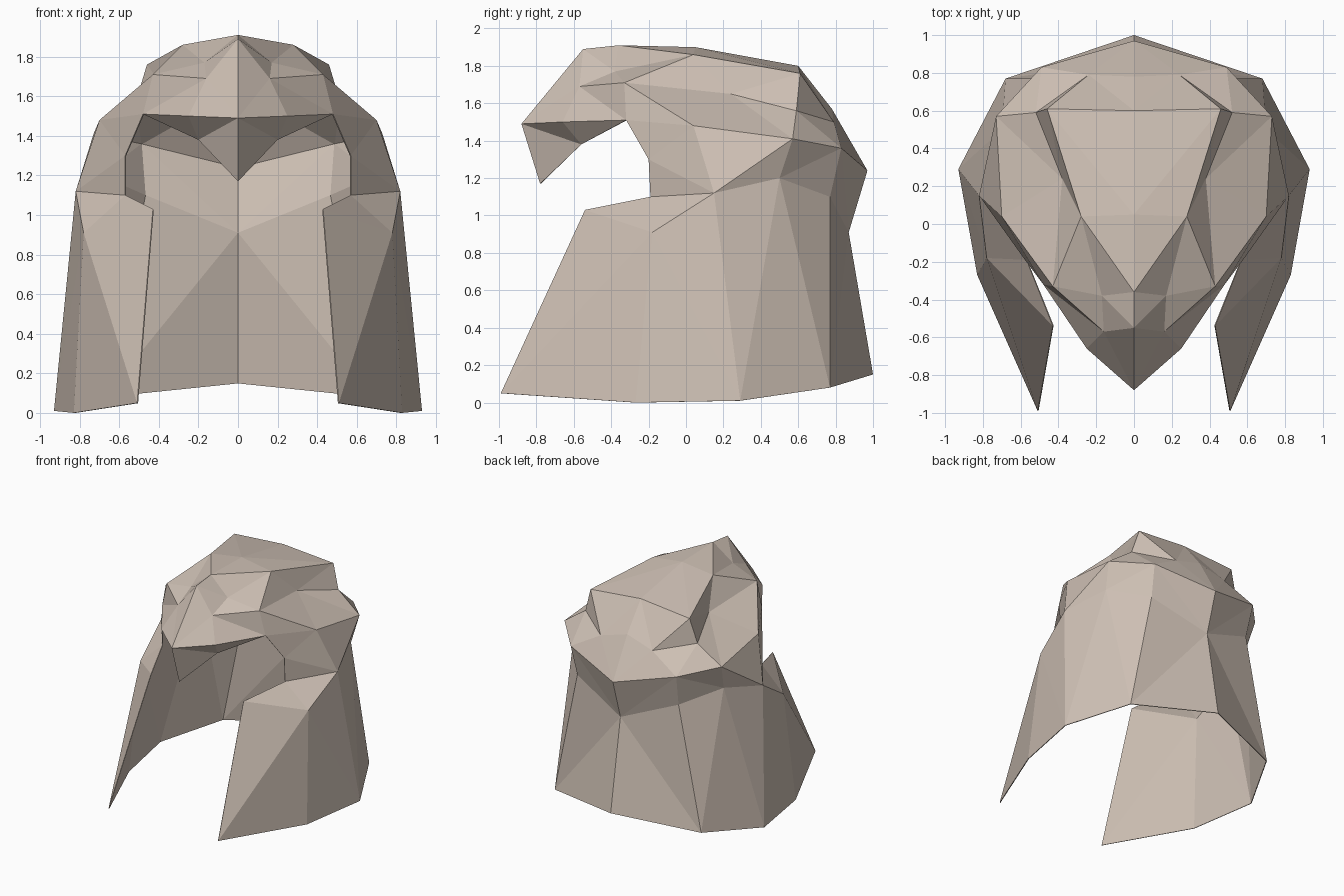
import bpy
import bmesh
from mathutils import Vector

cube = bpy.data.objects.get("Cube")
if cube:
    bpy.data.objects.remove(cube, do_unlink=True)

# One plain material for the whole helmet
stone = bpy.data.materials.new("warm_stone")
stone.use_nodes = True
stone.diffuse_color = (0.62, 0.53, 0.46, 1)
stone.node_tree.nodes["Principled BSDF"].inputs["Base Color"].default_value = stone.diffuse_color

# Landmarks on the left half; parts share them so their seams meet
crown_points = dict(
    peak=(0, -.36, 1.91), crown_mid=(0, .05, 1.9), crown_back=(0, .6, 1.8),
    crown_side=(.28, .04, 1.86), crown_corner=(.46, .61, 1.76),
    brow=(.43, -.33, 1.71), temple=(.38, .24, 1.65), cheek=(.7, .04, 1.48),
    ear=(.73, .57, 1.41), notch_low=(.52, .59, 1.56), notch_deep=(.24, .79, 1.5),
    nape_high=(0, .78, 1.57))
rim_points = dict(
    face_top=(.48, -.32, 1.51), face_mid=(.57, -.2, 1.3), face_low=(.57, -.19, 1.1),
    jaw=(.82, .15, 1.12), rim_back=(.49, .83, 1.36), rim_centre=(0, .97, 1.24))
beak_points = dict(
    nostril_back=(.17, -.38, 1.77), nostril=(.16, -.57, 1.69), ridge=(0, -.55, 1.89),
    beak_front=(0, -.88, 1.49), beak_side=(.25, -.66, 1.5),
    beak_under=(.2, -.56, 1.38), hook=(0, -.78, 1.17))
skirt_points = dict(
    flap_top=(.43, -.54, 1.03), flap_mid=(.78, -.18, .91), flap_tip=(.51, -.99, .05),
    hem_front=(.83, -.27, 0), hem_side=(.93, .29, .01), hem_back=(.68, .77, .08),
    hem_centre=(0, 1, .15), neck_side=(.7, .5, 1.2), neck_back=(.47, .77, 1.1),
    neck_centre=(0, .87, .91))
points = {**crown_points, **rim_points, **beak_points, **skirt_points}


def shell(name, faces, inside):
    """Facetted half shell, mirrored across the middle and made thin sheet."""
    bm = bmesh.new()
    verts = {}
    for face in faces:
        corners = face.split()
        for key in corners:
            if key not in verts:
                verts[key] = bm.verts.new(points[key])
        bm.faces.new([verts[key] for key in corners])
    bmesh.ops.recalc_face_normals(bm, faces=bm.faces)
    centre = Vector(inside)
    outward = sum(f.normal.dot(f.calc_center_median() - centre) * f.calc_area()
                  for f in bm.faces)
    if outward < 0:
        bmesh.ops.reverse_faces(bm, faces=bm.faces)
    mesh = bpy.data.meshes.new(name)
    bm.to_mesh(mesh)
    bm.free()
    mesh.materials.append(stone)
    obj = bpy.data.objects.new(name, mesh)
    bpy.context.collection.objects.link(obj)
    mirror = obj.modifiers.new("mirror", 'MIRROR')
    mirror.use_clip = True
    sheet = obj.modifiers.new("sheet", 'SOLIDIFY')
    sheet.thickness = 0.006
    sheet.offset = -1


# Crown, cheeks and the notched back of the head
shell("head", [
    "peak crown_side crown_mid",
    "crown_mid crown_side crown_corner",
    "crown_mid crown_corner crown_back",
    "crown_side brow temple",
    "brow cheek temple",
    "temple cheek ear",
    "crown_side temple crown_corner",
    "crown_corner temple notch_low",
    "notch_low temple ear",
    "crown_back crown_corner notch_deep",
    "crown_back notch_deep nape_high",
    "crown_corner notch_low notch_deep",
    "notch_low ear rim_back",
    "notch_low rim_back notch_deep",
    "notch_deep rim_back rim_centre",
    "notch_deep rim_centre nape_high",
    "brow face_top cheek",
    "face_top face_mid cheek",
    "face_mid jaw cheek",
    "face_mid face_low jaw",
    "cheek jaw ear",
], (0, .2, 1.3))

# Beak with a hooked tip
shell("beak", [
    "peak crown_side nostril_back",
    "crown_side brow nostril_back",
    "nostril_back brow nostril",
    "brow face_top nostril",
    "face_top beak_side nostril",
    "beak_side beak_front nostril",
    "beak_front ridge nostril",
    "ridge nostril_back nostril",
    "ridge peak nostril_back",
    "face_top beak_side beak_under",
    "beak_side beak_front beak_under",
    "beak_front hook beak_under",
], (0, -.4, 1.55))

# Neck guard with two forward flaps
shell("neck_guard", [
    "flap_top flap_tip flap_mid",
    "flap_top face_low flap_mid",
    "face_low jaw flap_mid",
    "flap_mid flap_tip hem_front",
    "flap_mid hem_front hem_side",
    "flap_mid hem_side jaw",
    "jaw hem_side neck_side",
    "neck_side hem_side hem_back",
    "neck_side hem_back neck_back",
    "neck_back hem_back neck_centre",
    "neck_centre hem_back hem_centre",
    "jaw neck_side ear",
    "ear neck_side rim_back",
    "neck_side neck_back rim_back",
    "rim_back neck_back neck_centre",
    "rim_back neck_centre rim_centre",
], (0, 0, .6))
